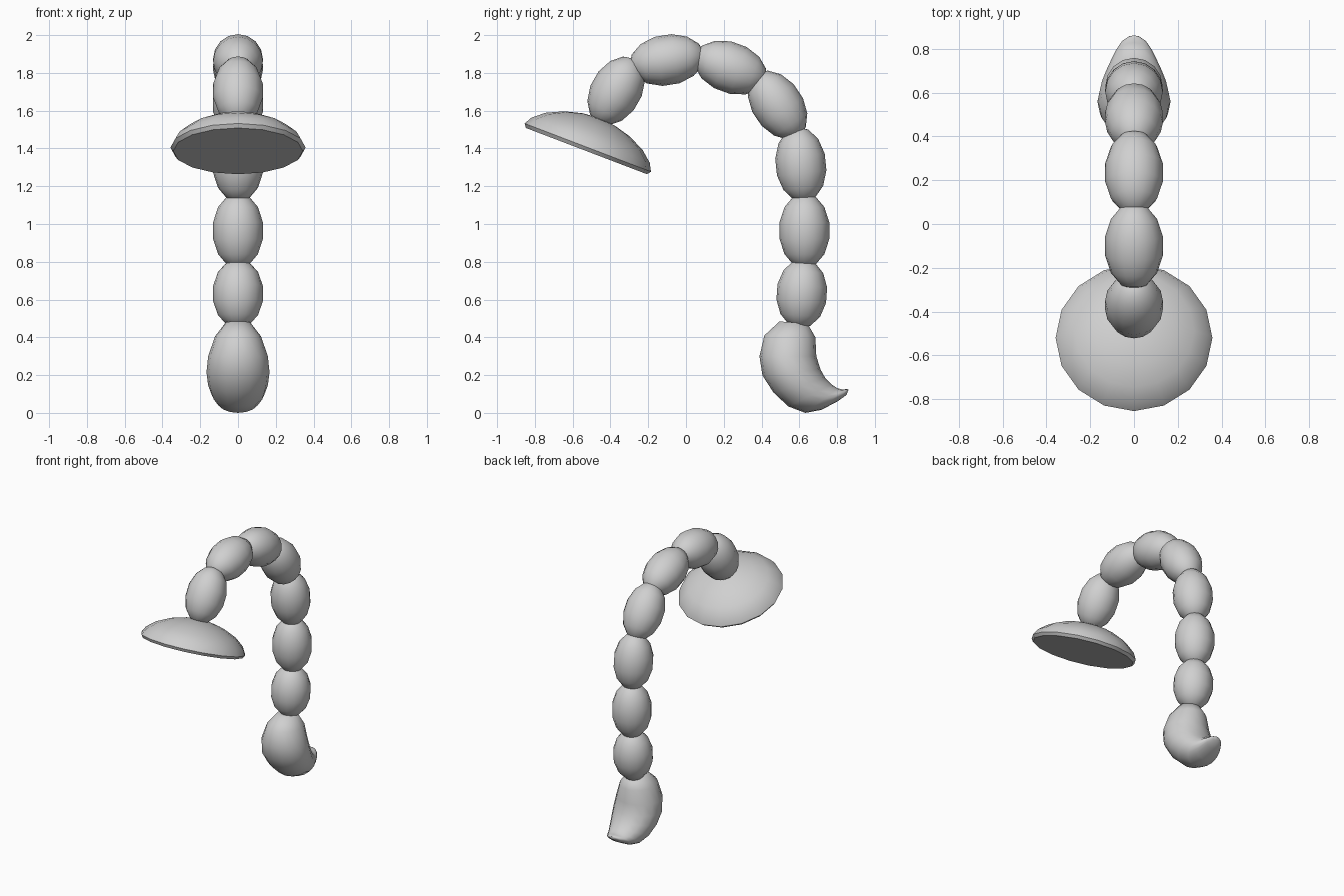
import bpy, bmesh, math
from mathutils import Vector

if "Cube" in bpy.data.objects:
    bpy.data.objects.remove(bpy.data.objects["Cube"])

grey = bpy.data.materials.new("plain grey")
grey.diffuse_color = (0.63, 0.63, 0.63, 1)
grey.use_nodes = True
grey.node_tree.nodes["Principled BSDF"].inputs["Base Color"].default_value = grey.diffuse_color


def finish(obj, name, angle=60):
    obj.name = name
    obj.data.materials.clear()
    obj.data.materials.append(grey)
    bpy.ops.object.select_all(action='DESELECT')
    obj.select_set(True)
    bpy.context.view_layer.objects.active = obj
    bpy.ops.object.shade_smooth_by_angle(angle=math.radians(angle))


def loft(name, rings, angle):
    """Skin a list of closed rings and cap both ends."""
    bm = bmesh.new()
    rows = [[bm.verts.new(p) for p in ring] for ring in rings]
    n = len(rows[0])
    for a, b in zip(rows, rows[1:]):
        for i in range(n):
            j = (i + 1) % n
            bm.faces.new((a[i], a[j], b[j], b[i]))
    bm.faces.new(rows[0])
    bm.faces.new(rows[-1])
    bmesh.ops.recalc_face_normals(bm, faces=bm.faces)
    mesh = bpy.data.meshes.new(name)
    bm.to_mesh(mesh)
    bm.free()
    obj = bpy.data.objects.new(name, mesh)
    bpy.context.collection.objects.link(obj)
    finish(obj, name, angle)
    return obj


# Chain of egg-shaped beads: y, z, axis elevation in degrees, half length
beads = [
    (-0.37, 1.705, 60, 0.195),
    (-0.10, 1.868, 9, 0.20),
    (0.235, 1.828, -20, 0.20),
    (0.485, 1.63, -56, 0.20),
    (0.608, 1.315, -84, 0.20),
    (0.627, 0.965, -90, 0.20),
    (0.613, 0.632, -94, 0.185),
]
for k, (y, z, elev, half) in enumerate(beads):
    bpy.ops.mesh.primitive_uv_sphere_add(
        segments=16, ring_count=7, radius=1, location=(0, y, z),
        rotation=(math.radians(elev - 90), 0, 0))
    bead = bpy.context.object
    bead.scale = (0.135, 0.135, half)
    finish(bead, f"bead_{k + 1}", 80)

# Tilted dome with a flat underside: radius, height
dome_profile = [(0.343, 0), (0.358, 0.02), (0.335, 0.062), (0.275, 0.112),
                (0.185, 0.155), (0.09, 0.18), (0.02, 0.187)]
rings = [[(r * math.cos(math.tau * i / 16), r * math.sin(math.tau * i / 16), h)
          for i in range(16)] for r, h in dome_profile]
dome = loft("dome", rings, 50)
dome.location = (0, -0.527, 1.386)
dome.rotation_euler = (math.radians(-20.9), 0, 0)

# Hooked foot: outer point (y, z), inner point (y, z), half width
stations = [
    ((0.495, 0.484), (0.643, 0.474), 0.065),
    ((0.415, 0.41), (0.685, 0.40), 0.122),
    ((0.389, 0.299), (0.69, 0.30), 0.158),
    ((0.405, 0.198), (0.712, 0.23), 0.167),
    ((0.463, 0.108), (0.738, 0.183), 0.158),
    ((0.542, 0.034), (0.77, 0.151), 0.138),
    ((0.632, 0.0), (0.802, 0.13), 0.113),
    ((0.717, 0.016), (0.828, 0.124), 0.09),
    ((0.802, 0.061), (0.852, 0.126), 0.058),
    ((0.85, 0.095), (0.86, 0.122), 0.025),
]
rings = []
for outer, inner, w in stations:
    o, i = Vector((0, *outer)), Vector((0, *inner))
    mid, half = (o + i) / 2, (o - i) / 2
    rings.append([mid + half * math.cos(t) + Vector((w * math.sin(t), 0, 0))
                  for t in (math.tau * k / 16 for k in range(16))])
loft("hooked_foot", rings, 80)
